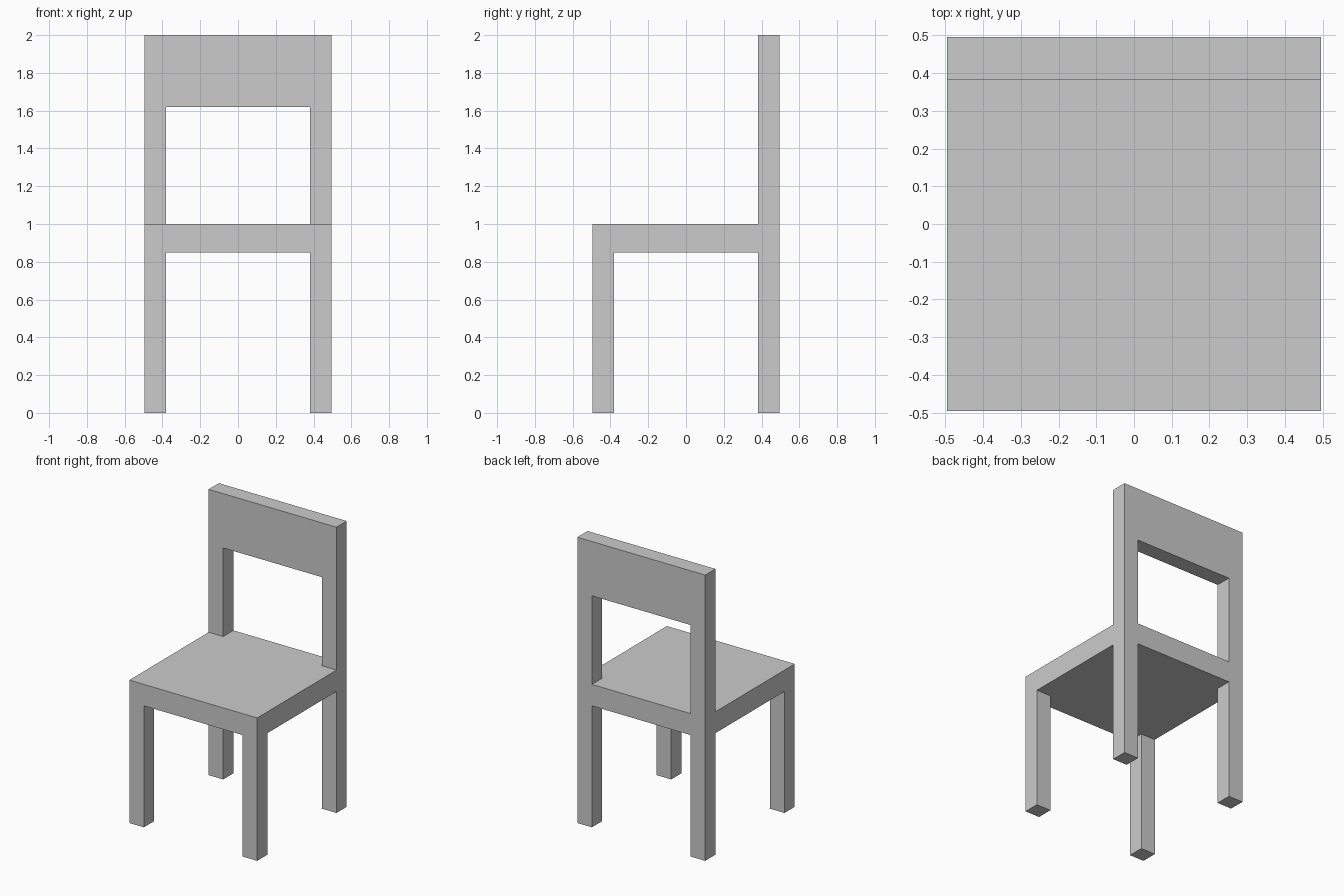
import bpy, bmesh, math

if "Cube" in bpy.data.objects:
    bpy.data.objects.remove(bpy.data.objects["Cube"])

OUT, INN = 0.495, 0.382           # outer edge and inner edge of the legs
SEAT_Z, SEAT_TOP, RAIL_Z, TOP_Z = 0.85, 1.0, 1.62, 2.0

bm = bmesh.new()


def lower_or_raise(faces, z):
    """Extrude each face separately to height z and return the new end faces."""
    result = bmesh.ops.extrude_discrete_faces(bm, faces=faces)["faces"]
    for f in result:
        for v in f.verts:
            v.co.z = z
    return result


def pick(test):
    bm.faces.ensure_lookup_table()
    return [f for f in bm.faces if test(f.calc_center_median(), f.normal)]


# Seat: 3 x 3 grid of panels, extruded into a slab
steps = (-OUT, -INN, INN, OUT)
grid = [[bm.verts.new((x, y, SEAT_Z)) for x in steps] for y in steps]
for j in range(3):
    for i in range(3):
        bm.faces.new((grid[j][i], grid[j][i + 1], grid[j + 1][i + 1], grid[j + 1][i]))
slab = bmesh.ops.extrude_face_region(bm, geom=bm.faces[:], use_keep_orig=True)["geom"]
for v in slab:
    if isinstance(v, bmesh.types.BMVert):
        v.co.z = SEAT_TOP
bmesh.ops.recalc_face_normals(bm, faces=bm.faces[:])

# Four legs: corner panels pulled down to the floor
legs = pick(lambda c, n: n.z < -0.5 and abs(c.x) > INN and abs(c.y) > INN)
lower_or_raise(legs, 0.0)

# Two back posts: rear corner panels pulled up in two stages
posts = pick(lambda c, n: n.z > 0.5 and abs(c.x) > INN and c.y > INN)
posts = lower_or_raise(posts, RAIL_Z)
lower_or_raise(posts, TOP_Z)
bm.normal_update()

# Back panel: joins the facing sides of the upper posts
sides = pick(lambda c, n: c.z > RAIL_Z and abs(abs(c.x) - INN) < 0.001 and abs(n.x) > 0.5)
rims = [e for f in sides for e in f.edges]
bmesh.ops.delete(bm, geom=sides, context="FACES_ONLY")
bmesh.ops.bridge_loops(bm, edges=rims)

# Merge the flat panels into clean faces
bmesh.ops.recalc_face_normals(bm, faces=bm.faces[:])
bmesh.ops.dissolve_limit(bm, angle_limit=math.radians(1),
                         verts=bm.verts[:], edges=bm.edges[:])

mesh = bpy.data.meshes.new("chair")
bm.to_mesh(mesh)
bm.free()
bpy.context.collection.objects.link(bpy.data.objects.new("chair", mesh))
